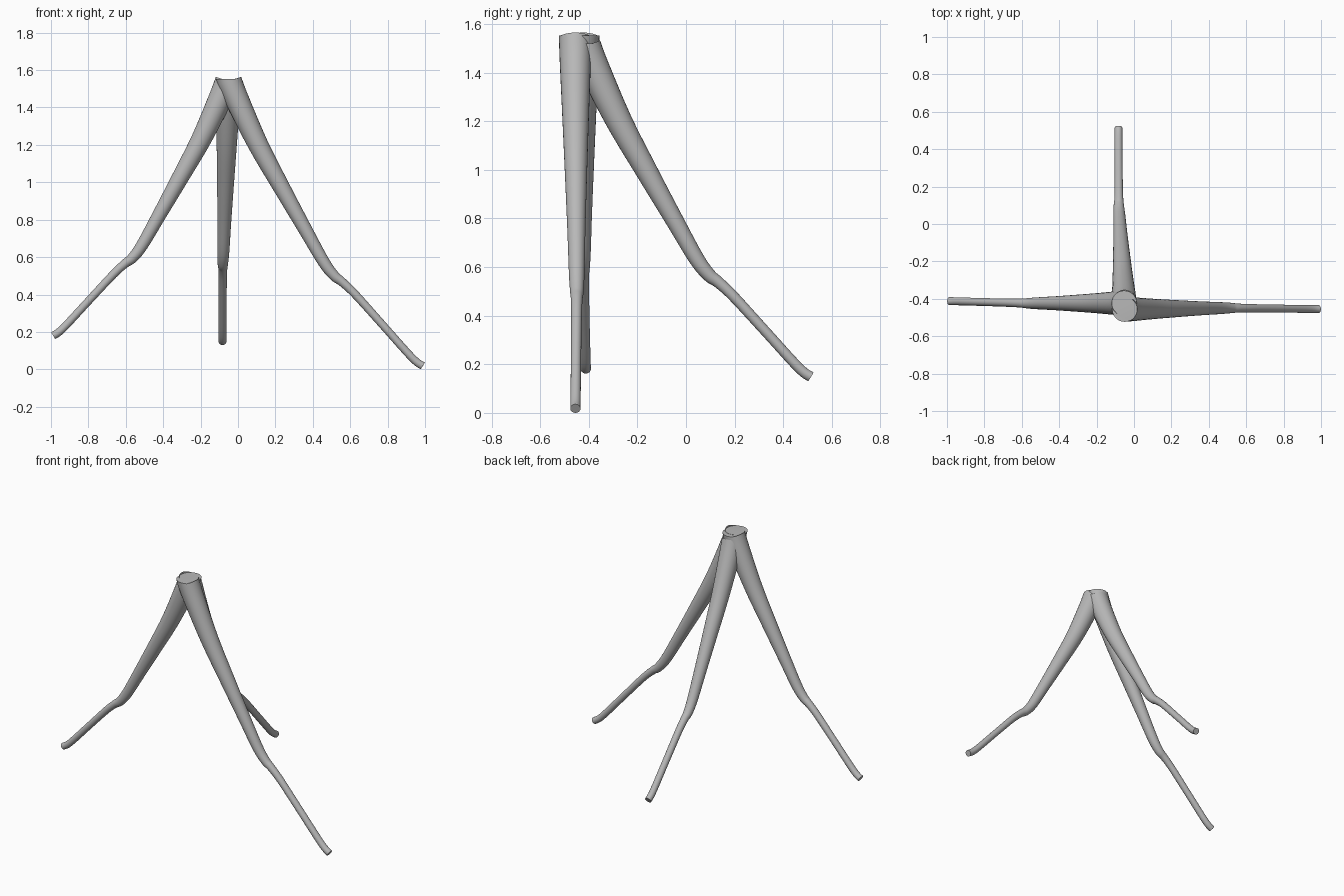
import bpy, bmesh, math
from mathutils import Vector

if "Cube" in bpy.data.objects:
    bpy.data.objects.remove(bpy.data.objects["Cube"])

grey = bpy.data.materials.new("plain grey")
grey.diffuse_color = (0.48, 0.48, 0.48, 1)
grey.use_nodes = True
grey.node_tree.nodes["Principled BSDF"].inputs["Base Color"].default_value = grey.diffuse_color

SIDES = 28
# (fraction outward, fraction down, radius) from hip to knee, then knee to foot
THIGH = [(0, 0, .067), (.075, .1, .064), (.28, .335, .054), (.505, .555, .045),
         (.725, .765, .037), (.9, .93, .032), (1, 1, .028)]
SHIN = [(.09, .07, .024), (.24, .21, .022), (.56, .56, .021),
        (.88, .91, .021), (1, 1, .021)]


def smooth_path(pts, steps=5):
    """Catmull-Rom through 4D points (x, y, z, radius)."""
    p = [pts[0]] + pts + [pts[-1]]
    out = []
    for i in range(1, len(p) - 2):
        a, b, c, d = p[i - 1:i + 3]
        for s in range(steps):
            t = s / steps
            out.append(.5 * (2 * b + (c - a) * t + (2 * a - 5 * b + 4 * c - d) * t * t
                             + (3 * b - a - 3 * c + d) * t ** 3))
    return out + [pts[-1]]


def leg(name, hip, knee, foot):
    hip, knee, foot = Vector(hip), Vector(knee), Vector(foot)
    pts = []
    for start, end, rows in ((hip, knee, THIGH), (knee, foot, SHIN)):
        d = end - start
        for u, w, r in rows:
            pts.append(Vector((start.x + d.x * u, start.y + d.y * u, start.z + d.z * w, r)))
    path = smooth_path(pts)

    bm = bmesh.new()
    rings = []
    out = foot - hip
    side = Vector((-out.y, out.x, 0)).normalized()
    for i, q in enumerate(path):
        # the top is cut level, the other rings follow the path
        if i == 0:
            tangent = Vector((0, 0, -1))
        else:
            tangent = (path[min(i + 1, len(path) - 1)] - path[i - 1]).to_3d().normalized()
        a = (side - tangent * side.dot(tangent)).normalized()
        b = tangent.cross(a)
        rings.append([bm.verts.new(q.to_3d() + q.w * (a * math.cos(k * math.tau / SIDES)
                                                      + b * math.sin(k * math.tau / SIDES)))
                      for k in range(SIDES)])
    for r0, r1 in zip(rings, rings[1:]):
        for k in range(SIDES):
            n = (k + 1) % SIDES
            bm.faces.new((r0[k], r0[n], r1[n], r1[k]))
    bm.faces.new(rings[0][::-1])
    bm.faces.new(rings[-1])
    bmesh.ops.recalc_face_normals(bm, faces=bm.faces)
    me = bpy.data.meshes.new(name)
    bm.to_mesh(me)
    bm.free()
    me.materials.append(grey)
    ob = bpy.data.objects.new(name, me)
    bpy.context.collection.objects.link(ob)
    bpy.ops.object.select_all(action='DESELECT')
    ob.select_set(True)
    bpy.context.view_layer.objects.active = ob
    bpy.ops.object.shade_smooth_by_angle(angle=math.radians(40))


# three tapered legs meeting at the top
leg("right_leg", (-.05, -.456, 1.553), (.515, -.449, .5), (.988, -.455, .018))
leg("left_leg", (-.052, -.423, 1.552), (-.565, -.424, .595), (-.988, -.412, .18))
leg("back_leg", (-.052, -.42, 1.52), (-.081, .095, .567), (-.083, .514, .148))
